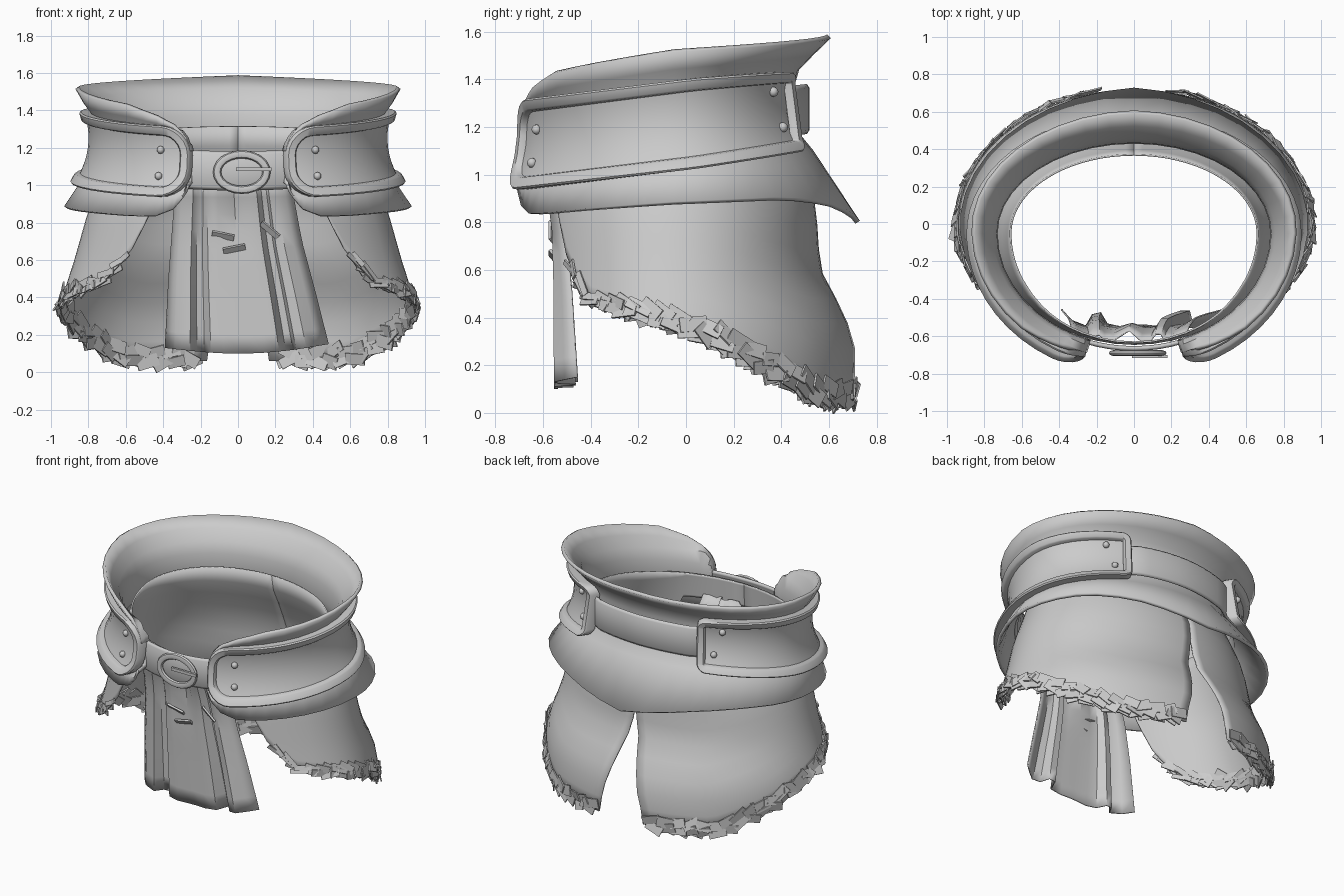
import bpy, bmesh, math, random
from mathutils import Vector, Matrix

random.seed(4)
if "Cube" in bpy.data.objects:
    bpy.data.objects.remove(bpy.data.objects["Cube"])

GREY = (0.6, 0.6, 0.6, 1)
mat = bpy.data.materials.new("plain grey")
mat.use_nodes = True
mat.diffuse_color = GREY
mat.node_tree.nodes["Principled BSDF"].inputs["Base Color"].default_value = GREY


def lerp(table, x):
    """Piecewise linear lookup in a list of (key, value)."""
    for (x0, y0), (x1, y1) in zip(table, table[1:]):
        if x <= x1:
            return y0 + (y1 - y0) * max(0, (x - x0) / (x1 - x0))
    return table[-1][1]


def finish(name, bm, thick=0, angle=40):
    bmesh.ops.remove_doubles(bm, verts=bm.verts, dist=0.0005)
    bmesh.ops.recalc_face_normals(bm, faces=bm.faces)
    me = bpy.data.meshes.new(name)
    bm.to_mesh(me)
    bm.free()
    me.materials.append(mat)
    ob = bpy.data.objects.new(name, me)
    bpy.context.collection.objects.link(ob)
    bpy.ops.object.select_all(action='DESELECT')
    ob.select_set(True)
    bpy.context.view_layer.objects.active = ob
    bpy.ops.object.shade_smooth_by_angle(angle=math.radians(angle))
    if thick:
        mod = ob.modifiers.new("thickness", 'SOLIDIFY')
        mod.thickness, mod.offset = thick, 0


def loft(bm, rows, closed=False):
    """Skin a list of equally long point rows."""
    grid = [[bm.verts.new(p) for p in row] for row in rows]
    for r0, r1 in zip(grid, grid[1:]):
        n = len(r0)
        for i in range(n if closed else n - 1):
            j = (i + 1) % n
            bm.faces.new((r0[i], r0[j], r1[j], r1[i]))


def box(bm, size, matrix):
    bmesh.ops.create_cube(bm, size=1, matrix=matrix @ Matrix.Diagonal((*size, 1)))


def around(t, r, z, a=0.80, front=0.67, back=0.55):
    """Point on the waist oval: t in degrees from the front, r outward."""
    k = math.radians(t)
    depth = front if math.cos(k) > 0 else back
    return Vector(((a + r) * math.sin(k), -0.05 - (depth + r) * math.cos(k), z))


def tilt(t):
    return 1.21 + 0.13 * around(t, 0, 0).y


# Flared corset with open front and rounded front corners
low_z = [(19, 1.0), (21, .93), (25, .87), (32, .835), (42, .835), (90, .88), (130, .9), (150, .88), (180, .80)]
top_z = [(19, 1.18), (21, 1.25), (25, 1.32), (32, 1.37), (45, 1.43), (90, 1.52), (180, 1.58)]
low_r = [(19, .02), (50, .06), (90, .12), (180, .22)]
top_r = [(19, .0), (45, .04), (90, .06), (180, .10)]
bm = bmesh.new()
columns = []
angles = [19, 20, 21, 23, 25, 28, 32, 38] + list(range(45, 181, 9))
for t in angles + [360 - t for t in reversed(angles[:-1])]:
    m = min(t, 360 - t)
    zb, zt, c = lerp(low_z, m), lerp(top_z, m), tilt(t)
    rb, rt = lerp(low_r, m), lerp(top_r, m)
    section = [(zb, rb), (c - .18, .025), (c - .1, -.04), (c, -.06), (c + .1, -.055),
               (c + .17, -.035), ((c + .17 + zt) / 2, rt * .3), (zt, rt)]
    columns.append([around(t, r, min(max(z, zb), zt)) for z, r in section])
loft(bm, columns)
finish("flared_corset", bm, .022)

# Belt strap all the way round
bm = bmesh.new()
strap_r = [(0, -.06), (20, -.06), (60, -.045), (140, -.045), (155, -.005), (180, .0)]
rows = []
for v, bulge in [(-.1, 0), (-.085, .01), (.085, .01), (.1, 0)]:
    rows.append([around(t, lerp(strap_r, min(t, 360 - t)) + bulge,
                        tilt(t) + v - .04 * max(0, math.cos(math.radians(t))))
                 for t in range(0, 360, 5)])
loft(bm, rows, True)
finish("belt_strap", bm, .018)

# Side plates: rounded panel, raised rim and rivets
T0, T1, H, ARC = 18.5, 151, .19, .78
LENGTH = math.radians(T1 - T0) * ARC
R_FRONT, R_BACK = .15, .06


def on_plate(s, v, lift, side):
    t = T0 + math.degrees(s / ARC)
    k = v / H
    v *= lerp([(.6 * LENGTH, 1), (LENGTH, .87)], s)
    p = around(t, -.005 + .045 * k * k - .025 * k + lift, tilt(t) + v)
    p.x *= side
    return p


def outline(d):
    """Rounded rectangle in plate space, inset by d."""
    pts = []
    corners = [(LENGTH, 1, R_BACK, 0), (0, 1, R_FRONT, 90),
               (0, -1, R_FRONT, 180), (LENGTH, -1, R_BACK, 270)]
    for end, up, rad, start in corners:
        cx = end - rad if end else rad
        cy = up * (H - rad)
        for i in range(7):
            g = math.radians(start + i * 15)
            pts.append((cx + (rad - d) * math.cos(g), cy + (rad - d) * math.sin(g)))
    full = []
    for p, q in zip(pts, pts[1:] + pts[:1]):
        n = 18 if abs(p[0] - q[0]) > .5 else 1
        full += [(p[0] + (q[0] - p[0]) * i / n, p[1] + (q[1] - p[1]) * i / n) for i in range(n)]
    return full


def half_height(s):
    for rad, e in ((R_FRONT, s), (R_BACK, LENGTH - s)):
        if e < rad:
            return H - rad + math.sqrt(max(0, rad * rad - (rad - e) ** 2))
    return H


for side, label in ((1, "left"), (-1, "right")):
    bm = bmesh.new()
    loops = [(.0, -.03), (.0, .025), (.008, .036), (.043, .036), (.05, .028), (.055, .0)]
    loft(bm, [[on_plate(s, v, lift, side) for s, v in outline(d)] for d, lift in loops], True)
    finish(label + "_plate_rim", bm)

    bm = bmesh.new()
    stops = [.03, .05, .08, .11, .15] + [.15 + (LENGTH - .21) * i / 18 for i in range(1, 19)]
    stops += [LENGTH - .045, LENGTH - .03]
    loft(bm, [[on_plate(s, (half_height(s) - .03) * k / 4, .008, side) for k in range(-4, 5)]
              for s in stops])
    finish(label + "_plate_panel", bm)

    bm = bmesh.new()
    for s, v in [(.17, .06), (.17, -.08), (LENGTH - .17, .1), (LENGTH - .11, -.07)]:
        bmesh.ops.create_uvsphere(bm, u_segments=10, v_segments=6, radius=.021,
                                  matrix=Matrix.Translation(on_plate(s, v, .012, side)))
    finish(label + "_plate_rivets", bm)

# Oval buckle with prong
bm = bmesh.new()
rows = []
for i in range(9):
    g = math.radians(i * 45)
    w, y = .022 * math.cos(g), -.69 - .015 * math.sin(g)
    rows.append([Vector((.02 + (.132 + w) * math.cos(h), y, 1.07 + (.095 + w) * math.sin(h)))
                 for h in [math.radians(j * 15) for j in range(24)]])
loft(bm, rows, True)
finish("buckle_ring", bm)
bm = bmesh.new()
box(bm, (.19, .015, .02), Matrix.Translation((.085, -.708, 1.085)))
finish("buckle_prong", bm)

# Skirt halves, split at the back, with a hem that drops toward the rear
hem_z = [(0, 1.0), (33, 1.0), (36, .85), (38, .78), (42, .66), (48, .56), (56, .47), (78, .41), (93, .37),
         (110, .29), (128, .18), (150, .06), (180, .06)]
skirt_a = [(.1, .96), (.35, .95), (.6, .87), (.85, .80), (1.0, .74), (1.2, .66)]
skirt_front = [(.4, .6), (.85, .6), (1.2, .58)]
skirt_back = [(.1, .765), (.3, .76), (.45, .695), (.56, .625), (.65, .605), (.88, .59), (1.05, .52), (1.25, .42)]


def on_skirt(q, z, side, out=0):
    gap = 10 * min(1, max(0, (.75 - z) / .65))
    p = around(q * (180 - gap) / 180, out, z, lerp(skirt_a, z), lerp(skirt_front, z), lerp(skirt_back, z))
    p.x *= side
    return p


for side, label in ((1, "left"), (-1, "right")):
    bm = bmesh.new()
    columns = []
    for q in [0, 8, 16, 24, 30, 33, 36, 38, 42, 48, 56] + list(range(64, 181, 4)):
        hi, lo = tilt(q) + .04, lerp(hem_z, q)
        columns.append([on_skirt(q, lo + (hi - lo) * i / 12, side) for i in range(13)])
    loft(bm, columns)
    finish(label + "_skirt", bm, .01, 60)

    # Overlapping scraps along the hem, outside and inside, narrow toward the front
    bm = bmesh.new()
    for layer, (rise, out) in enumerate([(.0, .012), (.045, .016), (.0, -.012), (.05, -.012)]):
        q = 45 + 2 * layer
        while q < 177:
            width = lerp([(45, .4), (75, .75), (120, 1)], q)
            z = lerp(hem_z, q) + rise * width + random.uniform(-.008, .008)
            p = on_skirt(q, z, side, out)
            along = on_skirt(q + 1, lerp(hem_z, q + 1) + rise * width, side, out) - p
            along.normalize()
            up = on_skirt(q, z + .05, side, out) - p
            normal = along.cross(up).normalized()
            up = normal.cross(along)
            frame = Matrix((along, normal, up)).transposed().to_4x4()
            wobble = Matrix.Rotation(random.uniform(-.3, .3), 4, 'X') @ \
                Matrix.Rotation(random.uniform(-.1, .1), 4, 'Y') @ \
                Matrix.Rotation(random.uniform(-.2, .2), 4, 'Z')
            box(bm, (random.uniform(.09, .125), .008, width * random.uniform(.055, .07)),
                Matrix.Translation(p) @ frame @ wobble)
            q += random.uniform(4.8, 6)
    finish(label + "_hem_scraps", bm, 0, 20)

# Pleated cloth panel hanging at the front
pleats = [(0, .06), (.06, .0), (.15, -.03), (.19, .03), (.24, .04), (.28, -.02), (.36, -.035),
          (.5, -.025), (.6, -.035), (.69, -.03), (.73, .05), (.78, .05), (.8, -.02), (.86, -.035),
          (.93, .01), (1, .06)]
left_x = [(.1, -.39), (.5, -.37), (1.03, -.33)]
right_x = [(.12, .49), (.4, .42), (.7, .34), (1.03, .28)]
drape = [(.1, -.515), (.5, -.525), (.8, -.54), (.95, -.575), (1.03, -.61)]
bm = bmesh.new()
rows = []
for i in range(11):
    f = i / 10
    row = []
    for u, d in pleats:
        bottom = .13 - .04 * math.sin(u * math.pi) + .02 * u
        z = 1.03 + (bottom - 1.03) * f
        x = lerp(left_x, z) * (1 - u) + lerp(right_x, z) * u
        groove = .05 * max(0, 1 - abs(u - .5) / .06) * max(0, 1 - 2 * f)
        row.append(Vector((x, lerp(drape, z) + d * (.4 + .6 * f) + groove, z)))
    rows.append(row)
loft(bm, rows)
finish("front_cloth", bm, .008, 42)

# Small gathered folds on the cloth
bm = bmesh.new()
for x, z, turn in [(-.08, .73, .2), (-.02, .66, -.2), (.17, .76, .7)]:
    box(bm, (.12, .012, .035), Matrix.Translation((x, -.56, z)) @ Matrix.Rotation(turn, 4, 'Y')
        @ Matrix.Rotation(.7, 4, 'X'))
finish("cloth_folds", bm)
